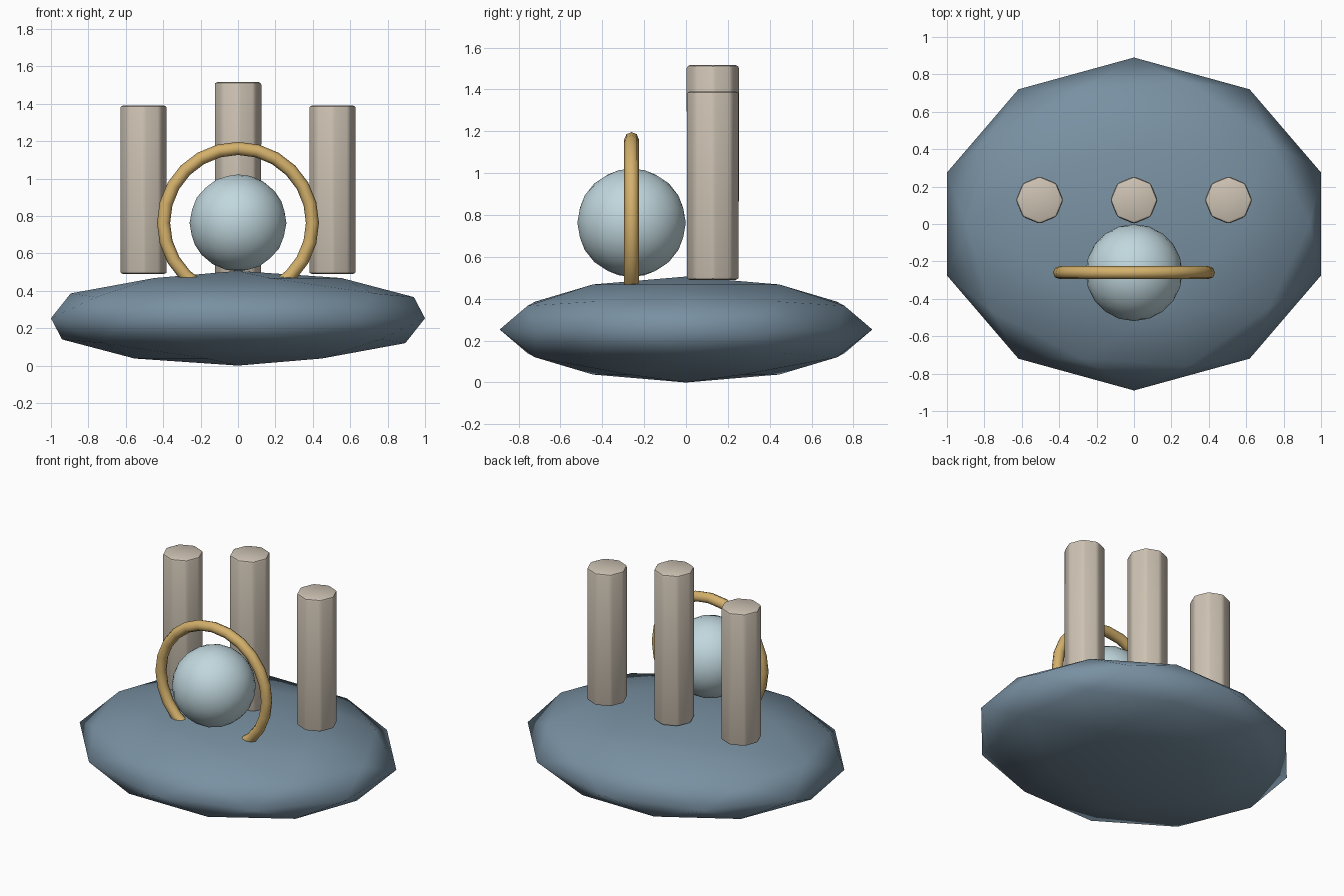
import bpy
import math

if "Cube" in bpy.data.objects:
    bpy.data.objects.remove(bpy.data.objects["Cube"])


def material(name, color):
    m = bpy.data.materials.new(name)
    m.diffuse_color = (*color, 1.0)
    m.use_nodes = True
    m.node_tree.nodes["Principled BSDF"].inputs["Base Color"].default_value = m.diffuse_color
    return m


slate = material("slate_blue", (0.19, 0.28, 0.36))
beige = material("warm_stone", (0.61, 0.54, 0.45))
gold = material("soft_gold", (0.66, 0.44, 0.15))
ice = material("pale_ice_blue", (0.53, 0.68, 0.73))


def finish(name, mat, angle=None):
    """Name, colour and smooth the newly added object."""
    ob = bpy.context.object
    ob.name = name
    ob.data.materials.append(mat)
    bpy.ops.object.transform_apply(location=False, rotation=True, scale=True)
    if angle is None:
        bpy.ops.object.shade_smooth()
    else:
        bpy.ops.object.shade_smooth_by_angle(angle=math.radians(angle))
    return ob


# Faceted, flattened island base
bpy.ops.mesh.primitive_ico_sphere_add(subdivisions=2, radius=1, location=(0, 0, 0.253))
bpy.context.object.scale = (1.0515, 0.89, 0.253)
finish("base", slate)

# Orb resting on the base
ORB = (0, -0.26, 0.763)
bpy.ops.mesh.primitive_ico_sphere_add(subdivisions=3, radius=0.259, location=ORB)
finish("orb", ice)

# Upright ring around the orb, its lower part sunk into the base
bpy.ops.mesh.primitive_torus_add(major_segments=24, minor_segments=8,
                                 major_radius=0.398, minor_radius=0.035,
                                 location=ORB, rotation=(math.pi / 2, 0, 0))
finish("ring", gold)


# Row of bevelled octagonal columns
def column(name, x, top, bottom=0.49):
    bpy.ops.mesh.primitive_cylinder_add(vertices=8, radius=0.127, depth=top - bottom,
                                        location=(x, 0.128, (top + bottom) / 2))
    bevel = bpy.context.object.modifiers.new("soft_edges", 'BEVEL')
    bevel.width = 0.015
    bevel.segments = 2
    bevel.limit_method = 'ANGLE'
    bpy.ops.object.modifier_apply(modifier=bevel.name)
    finish(name, beige, 35)


column("left_column", -0.505, 1.39)
column("middle_column", 0, 1.516)
column("right_column", 0.505, 1.39)
